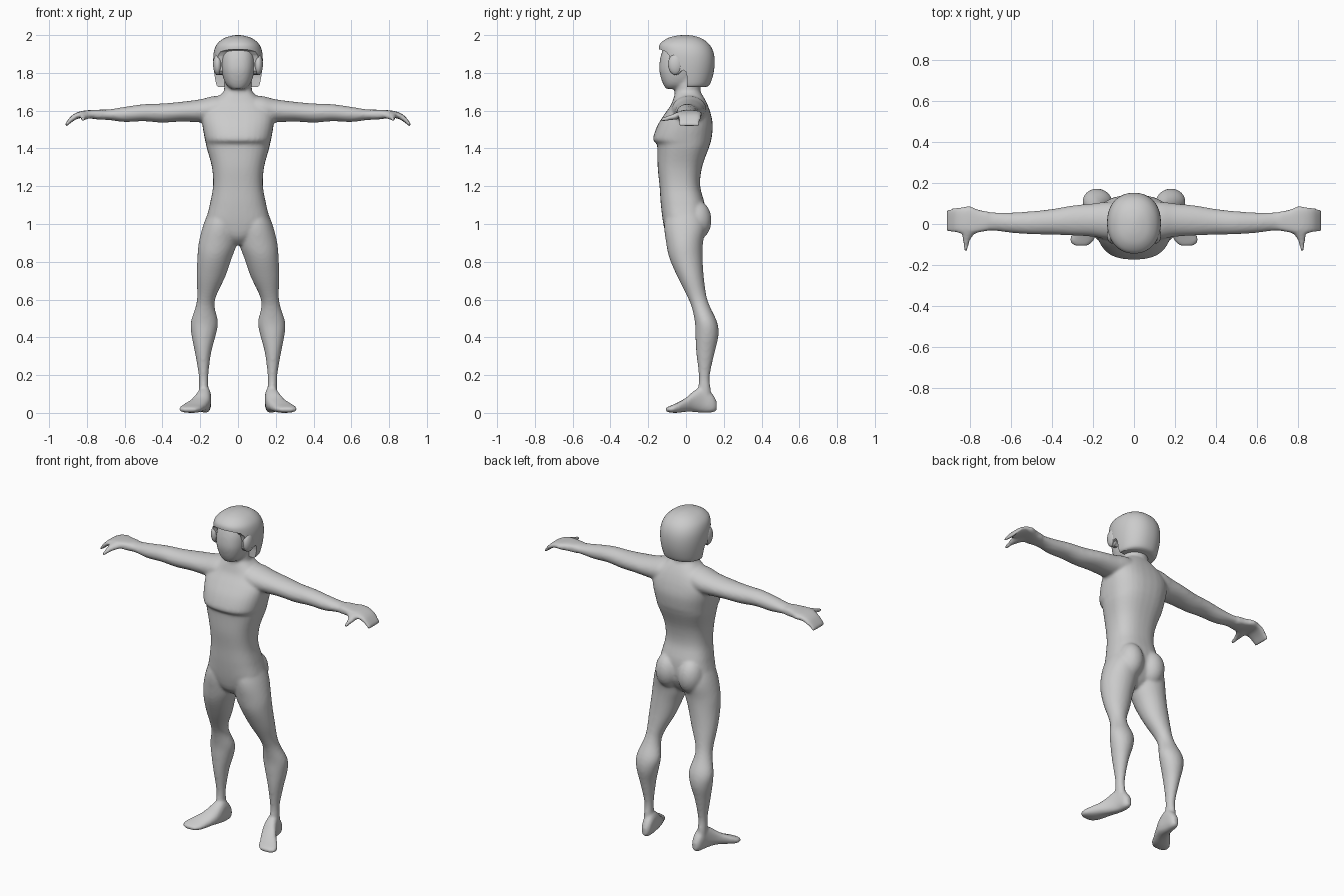
import bpy, bmesh, math

grey = bpy.data.materials.new("plain_grey")
grey.diffuse_color = (0.6, 0.6, 0.6, 1)


def spline(rows, steps=4):
    """Smooth in-between rows through the given rows."""
    out = []
    for i in range(len(rows) - 1):
        p0, p1 = rows[max(i - 1, 0)], rows[i]
        p2, p3 = rows[i + 1], rows[min(i + 2, len(rows) - 1)]
        for k in range(steps):
            t = k / steps
            out.append([b + 0.5 * t * ((c - a) + t * ((2 * a - 5 * b + 4 * c - d)
                        + t * (3 * (b - c) + d - a))) for a, b, c, d in zip(p0, p1, p2, p3)])
    return out + [list(rows[-1])]


def loft(bm, axis, rows, side=1, power=2.0, n=32):
    """Closed skin over rows of (position, low 1, high 1, low 2, high 2)."""
    rings = []
    for t, a0, a1, b0, b1 in spline(rows):
        ring = []
        for k in range(n):
            c, s = math.cos(2 * math.pi * k / n), math.sin(2 * math.pi * k / n)
            u = (a0 + a1) / 2 + (a1 - a0) / 2 * math.copysign(abs(c) ** (2 / power), c)
            v = (b0 + b1) / 2 + (b1 - b0) / 2 * math.copysign(abs(s) ** (2 / power), s)
            x, y, z = {"x": (t, u, v), "y": (u, t, v), "z": (u, v, t)}[axis]
            ring.append(bm.verts.new((x * side, y, z)))
        rings.append(ring)
    faces = [bm.faces.new(rings[0]), bm.faces.new(rings[-1])]
    for r, q in zip(rings, rings[1:]):
        faces += [bm.faces.new((r[k], r[(k + 1) % n], q[(k + 1) % n], q[k])) for k in range(n)]
    bmesh.ops.recalc_face_normals(bm, faces=faces)


def ball(bm, centre, radii):
    made = bmesh.ops.create_uvsphere(bm, u_segments=32, v_segments=16, radius=1)
    for v in made["verts"]:
        v.co = [c + r * p for c, r, p in zip(centre, radii, v.co)]


def finish(bm, name):
    mesh = bpy.data.meshes.new(name)
    bm.to_mesh(mesh)
    bm.free()
    obj = bpy.data.objects.new(name, mesh)
    bpy.context.collection.objects.link(obj)
    mesh.materials.append(grey)
    for p in mesh.polygons:
        p.use_smooth = True
    return obj


def both(rows):
    """Symmetric rows from (z, half width, front, back)."""
    return [(z, -w, w, f, b) for z, w, f, b in rows]


body = bmesh.new()

# Torso, from crotch to collar
loft(body, "z", both([
    (0.89, 0.03, -0.06, 0.03), (0.93, 0.09, -0.10, 0.07), (1.0, 0.165, -0.12, 0.10),
    (1.1, 0.15, -0.133, 0.10), (1.2, 0.132, -0.14, 0.075), (1.3, 0.138, -0.15, 0.085),
    (1.4, 0.165, -0.152, 0.12), (1.425, 0.17, -0.156, 0.128), (1.45, 0.176, -0.175, 0.135),
    (1.52, 0.188, -0.152, 0.142), (1.58, 0.19, -0.115, 0.132), (1.63, 0.16, -0.08, 0.115),
    (1.67, 0.11, -0.065, 0.095), (1.70, 0.075, -0.055, 0.075)]), power=2.5)

# Neck and face
loft(body, "z", both([(1.6, 0.085, -0.06, 0.09), (1.68, 0.075, -0.06, 0.078),
                      (1.8, 0.072, -0.06, 0.08)]))
loft(body, "z", both([
    (1.715, 0.035, -0.105, -0.02), (1.735, 0.06, -0.118, 0.02), (1.77, 0.077, -0.132, 0.05),
    (1.82, 0.088, -0.142, 0.07), (1.88, 0.09, -0.136, 0.08), (1.93, 0.08, -0.12, 0.07)]), power=2.4)

for s in (1, -1):
    # Buttock
    ball(body, (s * 0.075, 0.055, 1.02), (0.075, 0.08, 0.105))

    # Leg, from hip to ankle
    loft(body, "z", [
        (1.10, 0.03, 0.14, -0.09, 0.07), (1.0, 0.005, 0.182, -0.115, 0.105),
        (0.9, 0.006, 0.208, -0.105, 0.09), (0.82, 0.033, 0.215, -0.088, 0.088),
        (0.72, 0.068, 0.219, -0.045, 0.094), (0.62, 0.115, 0.216, 0.005, 0.108),
        (0.56, 0.123, 0.225, 0.03, 0.128), (0.48, 0.106, 0.25, 0.047, 0.165),
        (0.41, 0.118, 0.246, 0.05, 0.172), (0.32, 0.142, 0.228, 0.054, 0.152),
        (0.2, 0.157, 0.208, 0.068, 0.126), (0.13, 0.157, 0.207, 0.065, 0.13),
        (0.05, 0.155, 0.205, 0.06, 0.14)], s)

    # Foot, from heel to toes
    loft(body, "y", [
        (0.163, 0.155, 0.185, 0.015, 0.06), (0.14, 0.143, 0.2, 0.002, 0.1),
        (0.09, 0.142, 0.21, 0.0, 0.14), (0.04, 0.145, 0.232, 0.005, 0.115),
        (0.0, 0.158, 0.262, 0.006, 0.08), (-0.05, 0.182, 0.303, 0.0, 0.052),
        (-0.085, 0.2, 0.312, 0.002, 0.037), (-0.108, 0.225, 0.29, 0.008, 0.026)], s, 2.5)

    # Arm, from shoulder to wrist
    loft(body, "x", [
        (0.06, -0.07, 0.1, 1.55, 1.68), (0.13, -0.075, 0.108, 1.535, 1.677),
        (0.2, -0.062, 0.1, 1.538, 1.66), (0.3, -0.056, 0.09, 1.542, 1.647),
        (0.4, -0.052, 0.073, 1.537, 1.638), (0.5, -0.05, 0.062, 1.544, 1.634),
        (0.6, -0.043, 0.056, 1.54, 1.62), (0.68, -0.033, 0.057, 1.55, 1.607),
        (0.75, -0.038, 0.064, 1.553, 1.603)], s)

    # Hand with drooping fingers
    loft(body, "x", [
        (0.71, -0.032, 0.06, 1.552, 1.606), (0.76, -0.042, 0.07, 1.556, 1.604),
        (0.8, -0.048, 0.086, 1.56, 1.602), (0.84, -0.045, 0.082, 1.56, 1.595),
        (0.875, -0.042, 0.078, 1.543, 1.578), (0.9, -0.04, 0.074, 1.523, 1.552),
        (0.914, -0.038, 0.07, 1.512, 1.532)], s, 3.0)

    # Thumb
    loft(body, "y", [
        (0.0, 0.755, 0.84, 1.56, 1.6), (-0.04, 0.77, 0.842, 1.555, 1.594),
        (-0.07, 0.795, 0.836, 1.55, 1.583), (-0.1, 0.806, 0.833, 1.546, 1.572),
        (-0.135, 0.812, 0.83, 1.543, 1.562)], s)

# Fuse the body parts into one smooth skin
figure = finish(body, "body")
fuse = figure.modifiers.new("fuse", "REMESH")
fuse.mode = "VOXEL"
fuse.voxel_size = 0.0085
fuse.use_smooth_shade = True
relax = figure.modifiers.new("relax", "SMOOTH")
relax.factor = 0.5
relax.iterations = 6

# Helmet dome
dome = bmesh.new()
loft(dome, "z", both([
    (1.725, 0.105, -0.09, 0.105), (1.74, 0.115, -0.11, 0.127), (1.8, 0.126, -0.13, 0.146),
    (1.86, 0.131, -0.138, 0.152), (1.91, 0.128, -0.143, 0.145), (1.95, 0.113, -0.14, 0.124),
    (1.98, 0.08, -0.105, 0.087), (1.995, 0.04, -0.06, 0.045), (2.0, 0.01, -0.02, 0.01)]),
    power=2.2, n=64)
helmet = finish(dome, "helmet")

# Face opening cut through the helmet
opening = [(-0.3, 1.6), (-0.3, 1.925), (-0.14, 1.925), (-0.105, 1.912), (-0.088, 1.89),
           (-0.082, 1.86), (-0.08, 1.81), (-0.068, 1.795), (-0.045, 1.79), (-0.028, 1.808),
           (-0.012, 1.815), (0.0, 1.805), (0.005, 1.78), (0.005, 1.6)]
cut = bmesh.new()
face = cut.faces.new([cut.verts.new((-0.3, y, z)) for y, z in opening])
grown = bmesh.ops.extrude_face_region(cut, geom=[face])
for g in grown["geom"]:
    if isinstance(g, bmesh.types.BMVert):
        g.co.x = 0.3
bmesh.ops.recalc_face_normals(cut, faces=cut.faces[:])
cutter = finish(cut, "opening_cutter")
cutter.hide_render = True
boolean = helmet.modifiers.new("opening", "BOOLEAN")
boolean.operation = "DIFFERENCE"
boolean.solver = "EXACT"
boolean.object = cutter
bpy.context.view_layer.objects.active = helmet
helmet.select_set(True)
bpy.ops.object.modifier_apply(modifier="opening")
bpy.data.objects.remove(cutter)
bpy.ops.object.shade_smooth_by_angle(angle=math.radians(35))

# Padded ear covers at the front edge of the helmet
for s, name in ((1, "ear_cover_left"), (-1, "ear_cover_right")):
    pad = bmesh.new()
    ball(pad, (s * 0.108, -0.055, 1.845), (0.024, 0.04, 0.056))
    finish(pad, name)
